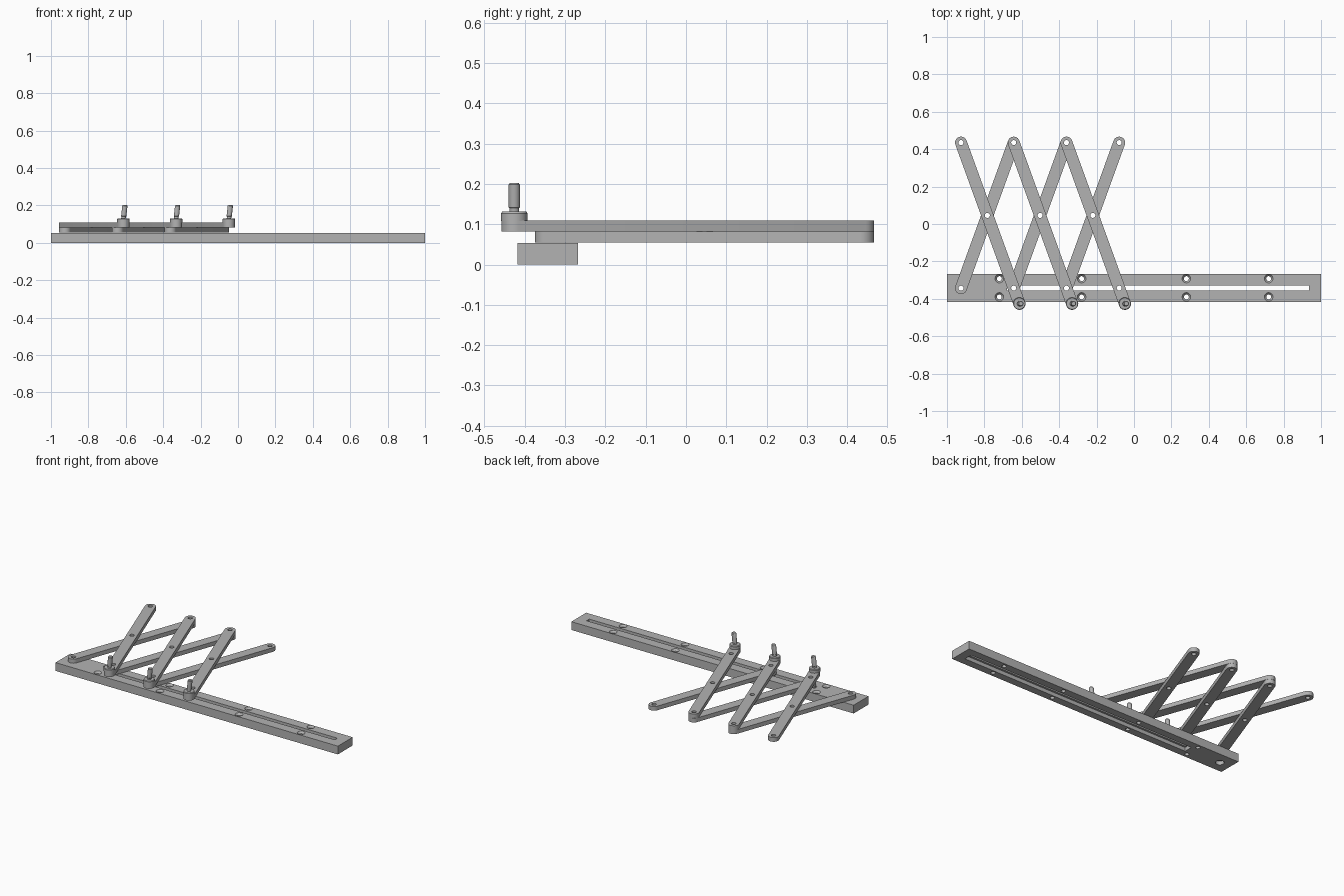
import bpy, bmesh, math
from mathutils import Vector

cube = bpy.data.objects.get("Cube")
if cube:
    bpy.data.objects.remove(cube, do_unlink=True)

grey = bpy.data.materials.new("plain_grey")
grey.use_nodes = True
grey.diffuse_color = (0.45, 0.45, 0.45, 1)
grey.node_tree.nodes["Principled BSDF"].inputs["Base Color"].default_value = (0.45, 0.45, 0.45, 1)


def finish(name, bm):
    bmesh.ops.recalc_face_normals(bm, faces=bm.faces)
    mesh = bpy.data.meshes.new(name)
    bm.to_mesh(mesh)
    bm.free()
    mesh.materials.append(grey)
    obj = bpy.data.objects.new(name, mesh)
    bpy.context.collection.objects.link(obj)
    return obj


def smooth(obj):
    bpy.ops.object.select_all(action='DESELECT')
    bpy.context.view_layer.objects.active = obj
    obj.select_set(True)
    bpy.ops.object.shade_smooth_by_angle(angle=math.radians(35))


def box(name, x0, x1, y0, y1, z0, z1):
    bm = bmesh.new()
    bmesh.ops.create_cube(bm, size=1)
    for v in bm.verts:
        v.co = ((x0 + x1) / 2 + v.co.x * (x1 - x0),
                (y0 + y1) / 2 + v.co.y * (y1 - y0),
                (z0 + z1) / 2 + v.co.z * (z1 - z0))
    return finish(name, bm)


def lathe(name, profile, x, y, lean=0.0, sides=32):
    """Closed turned part from (radius, z) pairs, sheared sideways by lean."""
    bm = bmesh.new()
    rings = []
    for r, z in profile:
        cx = x + lean * (z - profile[0][1])
        rings.append([bm.verts.new((cx + r * math.cos(a), y + r * math.sin(a), z))
                      for a in (2 * math.pi * i / sides for i in range(sides))])
    for low, high in zip(rings, rings[1:]):
        for i in range(sides):
            j = (i + 1) % sides
            bm.faces.new((low[i], low[j], high[j], high[i]))
    bm.faces.new(rings[0][::-1])
    bm.faces.new(rings[-1])
    return finish(name, bm)


def cut(obj, cutters):
    for c in cutters:
        c.hide_render = True
        mod = obj.modifiers.new("cut", 'BOOLEAN')
        mod.operation = 'DIFFERENCE'
        mod.solver = 'EXACT'
        mod.object = c
        bpy.context.view_layer.objects.active = obj
        bpy.ops.object.modifier_apply(modifier=mod.name)
        bpy.data.objects.remove(c, do_unlink=True)
    smooth(obj)


def link_bar(name, start, end, z0, z1, holes, radius=0.032, steps=14):
    """Flat bar with rounded ends and drilled pivot holes."""
    a, b = Vector(start), Vector(end)
    angle = math.atan2(b.y - a.y, b.x - a.x)
    bm = bmesh.new()
    outline = []
    for centre, turn in ((b, -math.pi / 2), (a, math.pi / 2)):
        for i in range(steps + 1):
            t = angle + turn + math.pi * i / steps
            outline.append(bm.verts.new((centre.x + radius * math.cos(t),
                                         centre.y + radius * math.sin(t), z0)))
    face = bm.faces.new(outline)
    top = bmesh.ops.extrude_face_region(bm, geom=[face])["geom"]
    bmesh.ops.translate(bm, vec=(0, 0, z1 - z0),
                        verts=[v for v in top if isinstance(v, bmesh.types.BMVert)])
    bar = finish(name, bm)
    cut(bar, [lathe("hole_cutter", [(0.0135, z0 - 0.01), (0.0135, z1 + 0.01)], x, y)
              for x, y in holes])


# Slotted base rail with a wider channel underneath and countersunk holes
BASE_TOP, MID_Y = 0.053, -0.343
rail = box("base_rail", -1, 1, -0.418, -0.268, 0, BASE_TOP)
cutters = [box("slot_cutter", -0.68, 0.935, MID_Y - 0.0135, MID_Y + 0.0135, -0.1, 0.1),
           box("channel_cutter", -0.69, 0.945, MID_Y - 0.027, MID_Y + 0.027, -0.1, 0.024),
           lathe("pivot_cutter", [(0.025, -0.1), (0.025, 0.024), (0.0135, 0.0241),
                                  (0.0135, 0.1)], -0.925, MID_Y)]
for x in (-0.72, -0.28, 0.28, 0.72):
    for y in (-0.292, -0.390):
        cutters.append(lathe("screw_cutter", [(0.013, -0.1), (0.013, BASE_TOP - 0.012),
                                              (0.023, BASE_TOP), (0.023, 0.1)], x, y))
cut(rail, cutters)

# Scissor links, the upper ones carrying a peg on their extended ends
TOP_Y, PITCH, EXTRA = 0.435, 0.282, 0.083
slope = PITCH / (TOP_Y - MID_Y)
for n in range(3):
    left = -0.925 + n * PITCH
    right = left + PITCH
    middle = ((left + right) / 2, (TOP_Y + MID_Y) / 2)
    tip = (right + EXTRA * slope, MID_Y - EXTRA)
    link_bar(f"lower_link_{n + 1}", (left, MID_Y), (right, TOP_Y), 0.055, 0.0815,
             [(left, MID_Y), middle, (right, TOP_Y)])
    link_bar(f"upper_link_{n + 1}", (left, TOP_Y), tip, 0.082, 0.109,
             [(left, TOP_Y), middle, (right, MID_Y)])
    smooth(lathe(f"peg_collar_{n + 1}", [(0.033, 0.108), (0.033, 0.127), (0.030, 0.131)], *tip))
    smooth(lathe(f"peg_post_{n + 1}", [(0.012, 0.125), (0.012, 0.14), (0.014, 0.142),
                                       (0.014, 0.198), (0.011, 0.202)], *tip, lean=0.11))
